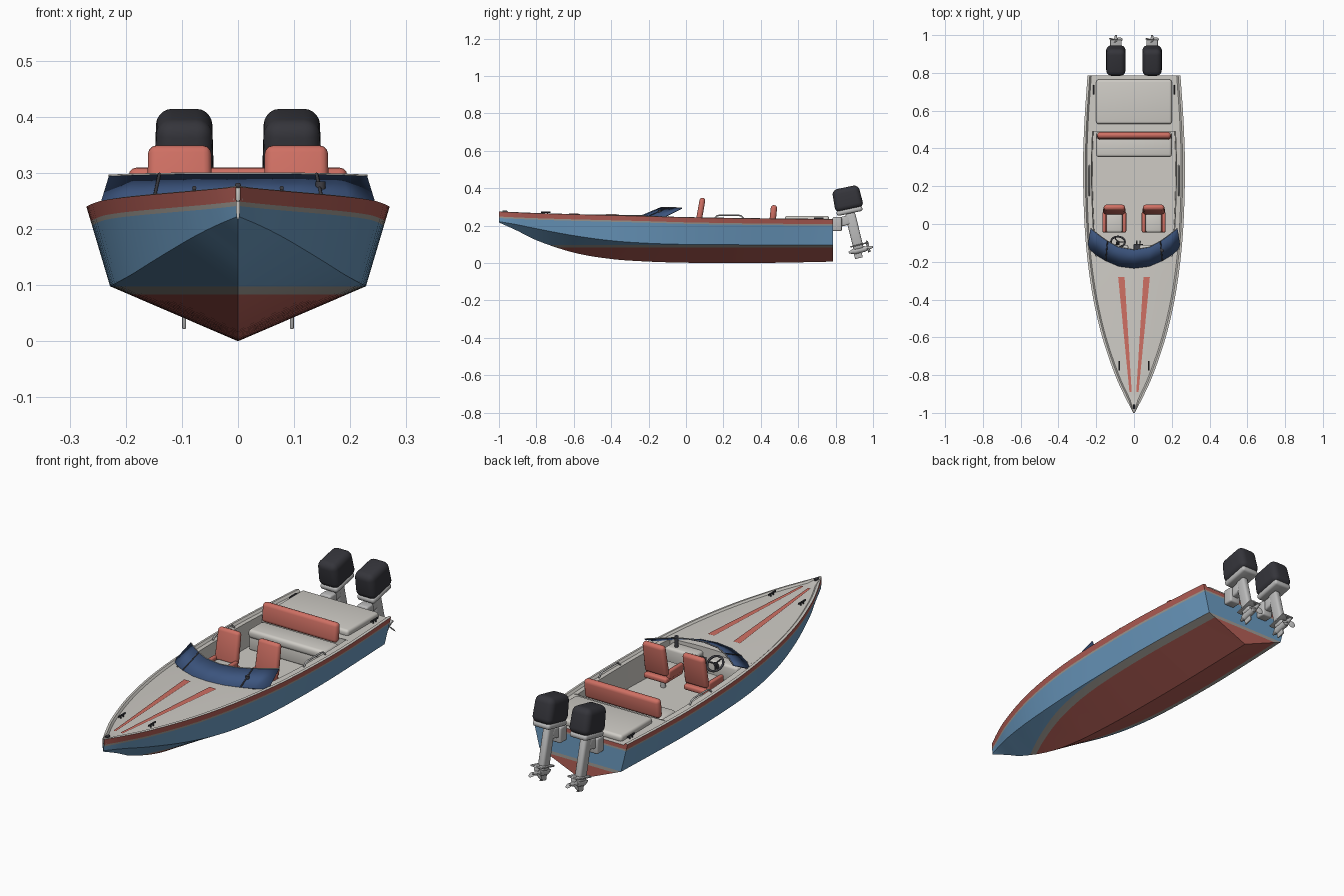
import bpy, bmesh, math
from mathutils import Vector, Matrix

if "Cube" in bpy.data.objects:
    bpy.data.objects.remove(bpy.data.objects["Cube"])

def material(name, r, g, b):
    m = bpy.data.materials.new(name)
    m.diffuse_color = (r, g, b, 1)
    m.use_nodes = True
    m.node_tree.nodes["Principled BSDF"].inputs["Base Color"].default_value = m.diffuse_color
    return m

BLUE = material("hull blue", .15, .33, .54)
RED = material("hull red", .46, .115, .095)
CORAL = material("coral vinyl", .62, .16, .125)
PALE = material("pale deck", .62, .60, .56)
STRIPE = material("stripe grey", .36, .34, .31)
BLACK = material("engine black", .035, .035, .043)
METAL = material("engine grey", .50, .50, .50)
GLASS = material("navy glass", .045, .09, .21)
DARK = material("dark fittings", .05, .05, .06)

def finish(bm, name, mats, angle=35):
    me = bpy.data.meshes.new(name)
    bm.to_mesh(me)
    bm.free()
    for m in mats:
        me.materials.append(m)
    for p in me.polygons:
        p.use_smooth = True
    me.set_sharp_from_angle(angle=math.radians(angle))
    ob = bpy.data.objects.new(name, me)
    bpy.context.collection.objects.link(ob)
    return ob

def box(name, loc, size, mat, bevel=0.0, tilt=0.0, taper=1.0, seg=3):
    bm = bmesh.new()
    bmesh.ops.create_cube(bm, size=1)
    for v in bm.verts:
        k = taper if v.co.z > 0 else 1
        v.co = Vector((v.co.x * size[0] * k, v.co.y * size[1] * k, v.co.z * size[2]))
    if bevel:
        bmesh.ops.bevel(bm, geom=bm.edges[:], offset=bevel, segments=seg, profile=.5, affect='EDGES')
    bm.transform(Matrix.Translation(loc) @ Matrix.Rotation(math.radians(tilt), 4, 'X'))
    return finish(bm, name, [mat], 50)

def rod(name, a, b, r1, r2, mat, n=16):
    a, b = Vector(a), Vector(b)
    bm = bmesh.new()
    bmesh.ops.create_cone(bm, cap_ends=True, segments=n, radius1=r1, radius2=r2, depth=(b - a).length)
    q = (b - a).to_track_quat('Z', 'Y').to_matrix().to_4x4()
    bm.transform(Matrix.Translation((a + b) / 2) @ q)
    return finish(bm, name, [mat])

def tube(name, pts, r, mat, cyclic=False):
    cu = bpy.data.curves.new(name, 'CURVE')
    cu.dimensions = '3D'
    cu.bevel_depth, cu.bevel_resolution = r, 2
    sp = cu.splines.new('POLY')
    sp.points.add(len(pts) - 1)
    for p, c in zip(sp.points, pts):
        p.co = (*c, 1)
    sp.use_cyclic_u = cyclic
    cu.materials.append(mat)
    ob = bpy.data.objects.new(name, cu)
    bpy.context.collection.objects.link(ob)

# Hull lines: y, sheer half-beam, sheer z, chine half-beam, chine z, keel z
LINES = [(-1, .004, .275, .002, .222, .217), (-.9, .055, .270, .042, .205, .172),
         (-.8, .100, .266, .083, .184, .122), (-.6, .168, .260, .145, .147, .056),
         (-.4, .215, .255, .188, .120, .022), (-.2, .245, .250, .213, .106, .008),
         (0, .262, .244, .224, .100, .002), (.3, .270, .239, .228, .098, 0),
         (.55, .262, .236, .222, .098, .003), (.785, .246, .234, .212, .097, .008)]

def lines(y):
    i = max(k for k in range(len(LINES) - 1) if LINES[k][0] <= y + 1e-9)
    def slope(k, c):
        a, b = LINES[max(k - 1, 0)], LINES[min(k + 1, len(LINES) - 1)]
        return (b[c] - a[c]) / (b[0] - a[0])
    p, q = LINES[i], LINES[i + 1]
    h = q[0] - p[0]
    t = (y - p[0]) / h
    return [(2*t**3 - 3*t*t + 1) * p[c] + (t**3 - 2*t*t + t) * h * slope(i, c)
            + (3*t*t - 2*t**3) * q[c] + (t**3 - t*t) * h * slope(i + 1, c) for c in range(1, 6)]

def deck_z(x, y):
    hb, sh = lines(y)[:2]
    crown = .014 * hb / .25 * (1 - (x / hb) ** 2) if y < 0 else 0
    return sh - min(.008, hb * .2) + crown

FORE, AFT, FLOOR = -.17, .49, .12

def section(y, cockpit):
    hb, sh, cb, cz, kz = lines(y)
    def side(z):
        return cb + (hb - cb) * (z - cz) / (sh - cz)
    e = hb - min(.02, hb * .5)
    pts = [(0, kz), (cb, cz), (side(sh - .034), sh - .034), (side(sh - .026), sh - .026), (hb, sh),
           (hb - min(.012, hb * .3), sh + .002), (e, deck_z(e, y))]
    if cockpit:
        pts += [(hb - .045, sh - .004), (hb - .05, FLOOR), (0, FLOOR)]
    else:
        pts += [(x, deck_z(x, y)) for x in (hb * .6, hb * .3, 0)]
    return pts

# Hull, deck and cockpit as one loft, mirrored, with a flat transom
stations = [(-1 + (FORE + 1) * i / 24, False) for i in range(25)]
stations += [(FORE + (AFT - FORE) * i / 10, True) for i in range(11)]
stations += [(AFT + (.785 - AFT) * i / 5, False) for i in range(6)]
strip_mat = [0, 0, 2, 1, 3, 3, 3, 3, 3]
bm = bmesh.new()
ends = []
for s in (1, -1):
    rows = [[bm.verts.new((s * x, y, z)) for x, z in section(y, c)] for y, c in stations]
    for a, b in zip(rows, rows[1:]):
        for i, m in enumerate(strip_mat):
            bm.faces.new((a[i], a[i + 1], b[i + 1], b[i])).material_index = m
    ends.append(rows[-1])
R, L = ends
bm.faces.new((R[0], R[1], L[1]))
for i, m in ((1, 0), (2, 2)):
    bm.faces.new((R[i], R[i + 1], L[i + 1], L[i])).material_index = m
bm.faces.new(R[3:] + L[3:-1][::-1]).material_index = 1
bmesh.ops.remove_doubles(bm, verts=bm.verts[:], dist=1e-5)
for z in (.083, .098):
    bmesh.ops.bisect_plane(bm, geom=bm.verts[:] + bm.edges[:] + bm.faces[:],
                           plane_co=(0, 0, z), plane_no=(0, 0, 1))
for f in bm.faces:
    z = f.calc_center_median().z
    if f.material_index == 0 and z < .098:
        f.material_index = 1 if z < .083 else 2
bmesh.ops.recalc_face_normals(bm, faces=bm.faces[:])
finish(bm, "hull", [BLUE, RED, STRIPE, PALE], 25)

# Coral stripes on the foredeck
for s in (1, -1):
    bm = bmesh.new()
    prev = None
    for i in range(13):
        t = i / 12
        y, c, w = -.28 - .61 * t, .067 - .049 * t, .017 - .011 * t
        row = [bm.verts.new((s * x, y, deck_z(x, y) + .003)) for x in (c - w, c + w)]
        if prev:
            bm.faces.new((prev[0], prev[1], row[1], row[0]))
        prev = row
    bmesh.ops.recalc_face_normals(bm, faces=bm.faces[:])
    finish(bm, "deck_stripe", [CORAL])

# Raked wraparound windscreen: bottom xyz, top xyz
SCREEN = [((0, -.235, .257), (0, -.135, .299)), ((.08, -.225, .256), (.08, -.122, .299)),
          ((.15, -.195, .252), (.14, -.09, .298)), ((.2, -.165, .248), (.185, -.058, .297)),
          ((.246, -.125, .243), (.23, -.022, .295))]
flip = lambda p: (-p[0], p[1], p[2])
full = [(flip(a), flip(b)) for a, b in SCREEN[:0:-1]] + SCREEN
bm = bmesh.new()
cols = [[bm.verts.new(p) for p in pair] for pair in full]
for a, b in zip(cols, cols[1:]):
    bm.faces.new((a[0], b[0], b[1], a[1]))
ob = finish(bm, "windscreen", [GLASS])
mod = ob.modifiers.new("thickness", 'SOLIDIFY')
mod.thickness = .004
tube("windscreen_trim", [b for a, b in full], .002, PALE)

for s in (1, -1):
    a, b = SCREEN[2]
    tube("windscreen_post", [(s * a[0], a[1], a[2]), (s * b[0], b[1], b[2])], .003, DARK)
    # Dash pods
    box("dash", (s * .11, -.145, .195), (.16, .07, .08), PALE, .012)
    # Front seats
    x = s * .104
    rod("seat_post", (x, .02, FLOOR), (x, .02, .18), .012, .012, METAL)
    box("seat_base", (x, .02, .183), (.12, .13, .025), CORAL, .009)
    box("seat_cushion", (x, .005, .2), (.085, .1, .03), PALE, .011)
    for k in (1, -1):
        box("seat_side", (x + k * .053, .01, .205), (.02, .11, .04), CORAL, .008)
    box("seat_back", (x, .077, .275), (.118, .032, .15), CORAL, .0145, -10, .95)
    # Grab rails
    rx = s * .236
    tube("grab_rail", [(rx, .15, .238), (rx, .165, .252), (rx, .18, .256), (rx, .28, .256),
                       (rx, .295, .252), (rx, .31, .236)], .004, METAL)
    # Cleats
    for cx, cy in ((.078, -.75), (.212, .71)):
        z = deck_z(cx, cy)
        rod("cleat_bar", (s * cx, cy - .025, z + .013), (s * cx, cy + .025, z + .013), .004, .004, DARK, 8)
        for d in (-.009, .009):
            rod("cleat_foot", (s * cx, cy + d, z - .002), (s * cx, cy + d, z + .013), .003, .003, DARK, 8)

# Helm: wheel, levers, gauge and bow light
c, tilt = Vector((-.085, -.095, .235)), Matrix.Rotation(math.radians(-40), 3, 'X')
ring = [c + tilt @ Vector((.037 * math.cos(t), .037 * math.sin(t), 0))
        for t in (i * math.tau / 24 for i in range(24))]
tube("steering_wheel", ring, .005, DARK, True)
for i in (0, 8, 16):
    tube("wheel_spoke", [c, ring[i]], .003, DARK)
rod("steering_column", c, c + tilt @ Vector((0, 0, -.045)), .009, .009, DARK)
for x in (.014, .032):
    rod("throttle_lever", (x, -.12, .2), (x, -.09, .25), .003, .004, METAL, 8)
box("throttle_box", (.023, -.13, .2), (.05, .05, .04), DARK, .006)
rod("dash_gauge", (.147, -.14, .23), (.147, -.14, .285), .009, .009, DARK, 12)
box("bow_light", (0, -.968, .276), (.01, .025, .012), DARK, .003)
box("bow_plate", (0, -.985, .262), (.018, .012, .026), PALE, .003)

# Stern bench and sun pad
box("bench_base", (0, .425, .155), (.40, .12, .07), PALE, .008)
box("bench_cushion", (0, .41, .2), (.40, .11, .04), PALE, .014)
box("bench_back", (0, .467, .265), (.39, .034, .09), CORAL, .0155, -6)
box("sun_pad", (0, .647, .236), (.40, .235, .034), PALE, .013, seg=4)

# Twin outboard engines
for s in (1, -1):
    x, T = s * .096, 14
    box("engine_cowl", (x, .863, .345), (.106, .155, .122), BLACK, .028, 12, .93, 5)
    box("engine_pan", (x, .874, .279), (.09, .14, .028), METAL, .012, 12)
    box("transom_bracket", (x, .808, .208), (.055, .05, .075), METAL, .008)
    box("swivel_arm", (x, .845, .225), (.036, .06, .05), METAL, .008, T)
    box("engine_leg", (x, .9, .17), (.034, .055, .2), METAL, .012, T)
    box("cavitation_plate", (x, .927, .098), (.06, .1, .007), METAL, .002, T)
    box("skeg", (x, .92, .046), (.007, .042, .04), METAL, .002, T)
    rod("gearcase_nose", (x, .87, .056), (x, .9, .063), .004, .017, METAL)
    rod("gearcase", (x, .9, .063), (x, .96, .077), .017, .015, METAL)
    rod("propeller_hub", (x, .96, .077), (x, 1.0, .087), .013, .005, METAL)
    for k in range(3):
        bm = bmesh.new()
        bmesh.ops.create_uvsphere(bm, u_segments=12, v_segments=8, radius=1)
        bm.transform(Matrix.Translation((x, .975, .081)) @ Matrix.Rotation(math.radians(T), 4, 'X')
                     @ Matrix.Rotation(k * math.tau / 3, 4, 'Y') @ Matrix.Translation((0, 0, .023))
                     @ Matrix.Rotation(math.radians(35), 4, 'Z') @ Matrix.Diagonal((.013, .003, .018, 1)))
        finish(bm, "propeller_blade", [METAL])
